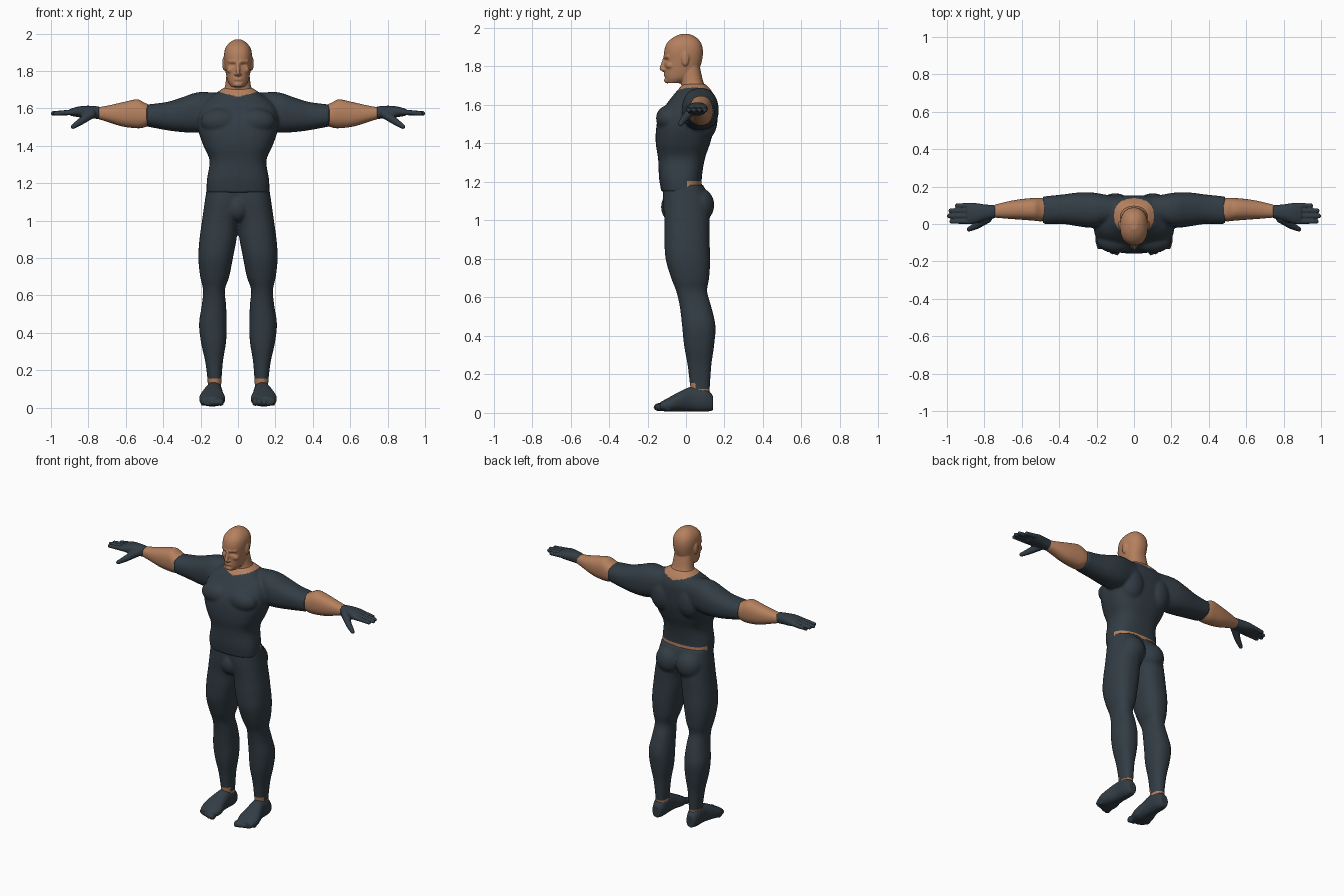
import bpy, bmesh, math
from mathutils import Matrix, Vector

default = bpy.data.objects.get("Cube")
if default:
    bpy.data.objects.remove(default, do_unlink=True)


def material(name, rgb):
    mat = bpy.data.materials.new(name)
    mat.use_nodes = True
    mat.diffuse_color = (*rgb, 1)
    for node in mat.node_tree.nodes:
        if node.type == 'BSDF_PRINCIPLED':
            node.inputs["Base Color"].default_value = (*rgb, 1)
            node.inputs["Roughness"].default_value = 0.7
    return mat


CLOTH = material("dark slate cloth", (.032, .046, .058))
SKIN = material("tan skin", (.46, .215, .11))


def place(axis, t, a, b):
    return {'x': (t, a, b), 'y': (a, t, b), 'z': (a, b, t)}[axis]


def spline(rows, steps):
    """Smoothly fill in sections between the given ones."""
    rows = [Vector(r) for r in rows]
    last = len(rows) - 1
    for i in range(last):
        before, p, q, after = rows[max(i - 1, 0)], rows[i], rows[i + 1], rows[min(i + 2, last)]
        for s in range(steps):
            u = s / steps
            yield (p * 2 + (q - before) * u + (before * 2 - p * 5 + q * 4 - after) * u**2
                   + (p * 3 - before - q * 3 + after) * u**3) / 2
    yield rows[-1]


def loft(bm, axis, rows, power=2.3, steps=5, sides=40):
    """Closed skin over rounded sections: position, then low and high edges both ways."""
    rings = []
    for t, a0, a1, b0, b1 in spline(rows, steps):
        ring = []
        for k in range(sides):
            angle = math.tau * k / sides
            c, s = math.cos(angle), math.sin(angle)
            a = math.copysign(abs(c) ** (2 / power), c) * (a1 - a0) / 2 + (a0 + a1) / 2
            b = math.copysign(abs(s) ** (2 / power), s) * (b1 - b0) / 2 + (b0 + b1) / 2
            ring.append(bm.verts.new(place(axis, t, a, b)))
        rings.append(ring)
    for low, high in zip(rings, rings[1:]):
        for k in range(sides):
            j = (k + 1) % sides
            bm.faces.new((low[k], low[j], high[j], high[k]))
    bm.faces.new(rings[0][::-1])
    bm.faces.new(rings[-1])


def symmetric(rows):
    return [(z, -w, w, y0, y1) for z, w, y0, y1 in rows]


def ball(bm, centre, radii):
    matrix = Matrix.Translation(centre) @ Matrix.Diagonal((*radii, 1))
    bmesh.ops.create_icosphere(bm, subdivisions=3, radius=1, matrix=matrix)


def strand(bm, start, end, r0, r1, count=12):
    """Tapering rounded rod."""
    for i in range(count):
        u = i / (count - 1)
        r = r0 + (r1 - r0) * u
        ball(bm, Vector(start).lerp(Vector(end), u), (r, r, r))


def mirror(bm):
    copy = bmesh.ops.duplicate(bm, geom=bm.verts[:] + bm.edges[:] + bm.faces[:])["geom"]
    verts = [g for g in copy if isinstance(g, bmesh.types.BMVert)]
    bmesh.ops.scale(bm, vec=(-1, 1, 1), verts=verts)


def fuse(name, bm, voxel, mats, rule=None, rounds=4):
    """Blend overlapping pieces into one smooth surface, then colour it."""
    bmesh.ops.recalc_face_normals(bm, faces=bm.faces[:])
    rough = bpy.data.meshes.new(name + "_rough")
    bm.to_mesh(rough)
    bm.free()
    obj = bpy.data.objects.new(name, rough)
    bpy.context.scene.collection.objects.link(obj)
    remesh = obj.modifiers.new("blend", 'REMESH')
    remesh.mode = 'VOXEL'
    remesh.voxel_size = voxel
    relax = obj.modifiers.new("relax", 'SMOOTH')
    relax.iterations = rounds
    graph = bpy.context.evaluated_depsgraph_get()
    mesh = bpy.data.meshes.new_from_object(obj.evaluated_get(graph))
    obj.modifiers.clear()
    obj.data = mesh
    bpy.data.meshes.remove(rough)
    mesh.name = name
    mesh.materials.clear()
    for mat in mats:
        mesh.materials.append(mat)
    for face in mesh.polygons:
        face.use_smooth = True
        face.material_index = int(bool(rule and rule(face.center)))
    return obj


# Shirt: sleeves, chest and back muscles mirrored, then the trunk
bm = bmesh.new()
loft(bm, 'x', [(.04, .02, .14, 1.52, 1.675), (.14, 0, .155, 1.49, 1.685),
               (.22, -.02, .168, 1.47, 1.685), (.3, -.012, .168, 1.473, 1.658),
               (.38, 0, .158, 1.483, 1.634), (.488, 0, .147, 1.503, 1.62)])
ball(bm, (.095, -.09, 1.53), (.105, .066, .07))
ball(bm, (.1, .09, 1.53), (.09, .075, .12))
mirror(bm)
loft(bm, 'z', symmetric([
    (1.15, .168, -.128, .085), (1.22, .166, -.14, .082), (1.32, .152, -.145, .098),
    (1.4, .185, -.157, .125), (1.48, .212, -.155, .145), (1.55, .215, -.138, .152),
    (1.62, .195, -.09, .152), (1.67, .135, -.05, .135), (1.71, .075, -.015, .1)]), power=2.6)


def bare_under_shirt(p):
    neckline = p.z > 1.66 + .28 * abs(p.x) and abs(p.x) < .12
    return neckline or (p.z < 1.203 and p.y > 0)


fuse("shirt", bm, .008, [CLOTH, SKIN], bare_under_shirt)

# Trousers: legs with seat muscles, and the front of the pelvis
bm = bmesh.new()
loft(bm, 'z', [
    (.07, .092, .16, .03, .12), (.15, .088, .163, .02, .125), (.25, .08, .176, .008, .132),
    (.35, .064, .198, -.01, .146), (.45, .06, .208, -.02, .153), (.55, .064, .193, -.032, .132),
    (.63, .07, .187, -.05, .11), (.7, .047, .202, -.077, .12), (.8, .027, .212, -.106, .126),
    (.9, .008, .206, -.112, .122), (1, -.004, .192, -.112, .122),
    (1.1, -.05, .178, -.12, .12), (1.185, -.06, .165, -.118, .09)])
ball(bm, (.075, .07, 1.08), (.088, .077, .09))
mirror(bm)
ball(bm, (0, -.075, 1.07), (.06, .055, .075))
fuse("trousers", bm, .008, [CLOTH, SKIN], lambda p: p.z < (.155 if p.y < .05 else .125))

# Forearms
bm = bmesh.new()
loft(bm, 'x', [(.44, .02, .13, 1.52, 1.605), (.5, .014, .139, 1.498, 1.63),
               (.54, .018, .139, 1.493, 1.648), (.62, .024, .131, 1.503, 1.632),
               (.7, .03, .115, 1.528, 1.614), (.79, .038, .09, 1.555, 1.6)])
mirror(bm)
fuse("forearms", bm, .007, [SKIN])

# Gloves: palm, four fingers and thumb
bm = bmesh.new()
loft(bm, 'x', [(.742, .032, .1, 1.543, 1.61), (.8, .018, .105, 1.547, 1.614),
               (.85, .003, .112, 1.552, 1.61), (.895, .002, .108, 1.56, 1.598)])
for tip, y in ((.945, .098), (.98, .071), (.988, .043), (.975, .014)):
    strand(bm, (.87, y, 1.58), (tip, y, 1.573), .016, .0125)
strand(bm, (.785, .03, 1.57), (.84, -.008, 1.53), .026, .019)
strand(bm, (.84, -.008, 1.53), (.882, -.028, 1.502), .019, .013)
mirror(bm)
fuse("gloves", bm, .0045, [CLOTH], rounds=3)

# Shoes with separate toes
bm = bmesh.new()
loft(bm, 'y', [(-.135, .082, .194, .01, .055), (-.08, .068, .208, .006, .085),
               (-.03, .077, .196, .008, .112), (.03, .083, .176, .008, .136),
               (.1, .086, .17, .006, .13), (.14, .1, .156, .012, .09)])
for i in range(5):
    size = .022 - .002 * i
    ball(bm, (.092 + .024 * i, -.14 + .006 * i * i / 2, size + .008), (size * .8, size * 1.3, size))
mirror(bm)
fuse("shoes", bm, .006, [CLOTH], rounds=3)

# Head: ears, brows and cheeks mirrored, then skull, neck, nose and lips
bm = bmesh.new()
strand(bm, (.014, -.106, 1.85), (.045, -.09, 1.852), .012, .011)
ball(bm, (.038, -.08, 1.805), (.024, .024, .02))
ball(bm, (.075, -.004, 1.84), (.009, .02, .038))
mirror(bm)
loft(bm, 'z', symmetric([
    (1.713, .034, -.1, -.03), (1.74, .053, -.108, .03), (1.78, .064, -.11, .065),
    (1.83, .071, -.113, .083), (1.88, .075, -.113, .088), (1.92, .068, -.1, .079),
    (1.95, .046, -.068, .055), (1.968, .018, -.03, .02)]))
loft(bm, 'z', symmetric([(1.6, .08, -.02, .11), (1.68, .085, -.022, .11),
                         (1.72, .069, -.026, .09), (1.8, .06, -.03, .072)]))
strand(bm, (0, -.112, 1.84), (0, -.126, 1.79), .009, .012)
ball(bm, (0, -.117, 1.782), (.02, .012, .01))
ball(bm, (0, -.098, 1.728), (.026, .016, .016))
for z in (1.752, 1.762):
    ball(bm, (0, -.103, z), (.026, .012, .005))
head = fuse("head", bm, .0045, [SKIN], rounds=3)

# Eye sockets pressed into the face
for v in head.data.vertices:
    if v.co.y < -.05:
        dx, dz = (abs(v.co.x) - .031) / .016, (v.co.z - 1.832) / .009
        v.co.y += .01 * math.exp(-dx * dx - dz * dz)
